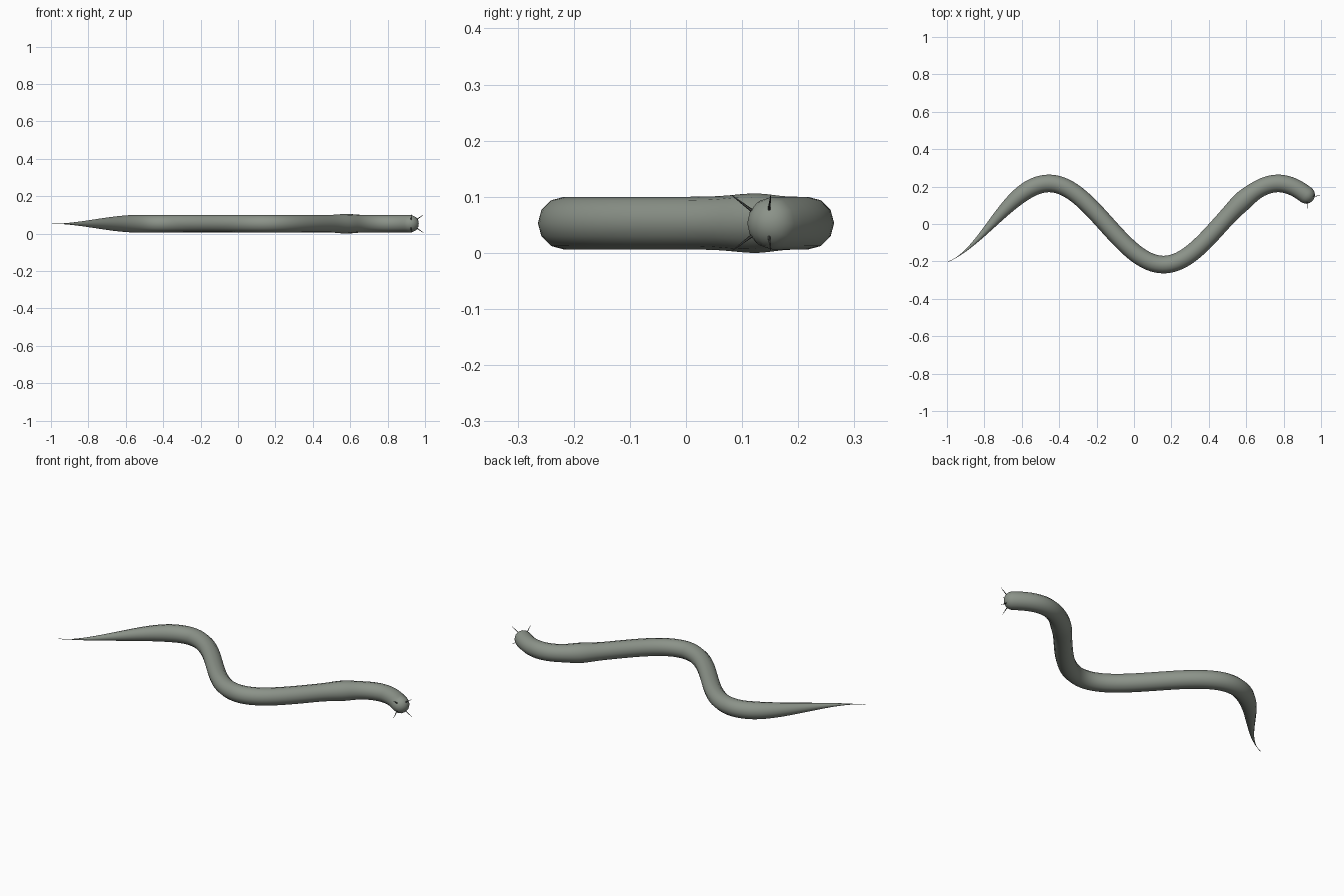
import bpy, bmesh, math
from mathutils import Vector

if "Cube" in bpy.data.objects:
    bpy.data.objects.remove(bpy.data.objects["Cube"])

R, ZC = 0.047, 0.053          # body radius and centreline height
AMP, WAVE, CREST = 0.217, 1.225, -0.455
K = 2 * math.pi / WAVE
SIDES = 12
TAIL_X, HEAD_X = -0.995, 0.92


def material(name, rgb):
    m = bpy.data.materials.new(name)
    m.diffuse_color = (*rgb, 1)
    m.use_nodes = True
    m.node_tree.nodes["Principled BSDF"].inputs["Base Color"].default_value = m.diffuse_color
    return m


skin = material("grey_green_skin", (0.26, 0.29, 0.25))
bristle_mat = material("dark_bristle", (0.07, 0.075, 0.068))


def centre(x):
    return Vector((x, AMP * math.cos(K * (x - CREST)), ZC))


def tangent(x):
    return Vector((1, -AMP * K * math.sin(K * (x - CREST)), 0)).normalized()


def radius(x):
    # tapered tail, even trunk, slight saddle bulge near the head
    t = min(1, (x - TAIL_X) / 0.46)
    taper = t * t * (3 - 2 * t)
    bulge = 0.006 * math.exp(-((x - 0.58) / 0.05) ** 2)
    return max(0.0012, R * taper + bulge)


# Body: rings swept along the wave, then a rounded head
rings = []
STEPS = 110
for i in range(STEPS + 1):
    x = TAIL_X + (HEAD_X - TAIL_X) * i / STEPS
    rings.append((centre(x), tangent(x), radius(x)))
head, aim = centre(HEAD_X), tangent(HEAD_X)
for i in range(1, 6):
    a = math.radians(15 * i)
    rings.append((head + aim * R * math.sin(a), aim, R * math.cos(a)))

bm = bmesh.new()
loops = []
for c, t, r in rings:
    side = Vector((-t.y, t.x, 0))
    loops.append([bm.verts.new(c + side * r * math.cos(a) + Vector((0, 0, r * math.sin(a))))
                  for a in (2 * math.pi * k / SIDES for k in range(SIDES))])
for a, b in zip(loops, loops[1:]):
    for k in range(SIDES):
        n = (k + 1) % SIDES
        bm.faces.new((a[k], a[n], b[n], b[k]))
nose = bm.verts.new(head + aim * R)
for k in range(SIDES):
    bm.faces.new((loops[-1][k], loops[-1][(k + 1) % SIDES], nose))
bm.faces.new(loops[0])
bmesh.ops.recalc_face_normals(bm, faces=bm.faces[:])
for f in bm.faces:
    f.smooth = True
mesh = bpy.data.meshes.new("body")
bm.to_mesh(mesh)
bm.free()
mesh.materials.append(skin)
body = bpy.data.objects.new("body", mesh)
bpy.context.collection.objects.link(body)


# Bristles: two pairs of thin spikes around the head
def bristle(name, base, tip):
    base, tip = Vector(base), Vector(tip)
    d = tip - base
    bpy.ops.mesh.primitive_cone_add(vertices=6, radius1=0.003, radius2=0.0005,
                                    depth=d.length, location=(base + tip) / 2)
    ob = bpy.context.object
    ob.name = name
    ob.rotation_euler = d.to_track_quat('Z', 'Y').to_euler()
    ob.data.materials.append(bristle_mat)


for label, s in (("upper", 1), ("lower", -1)):
    bristle(f"side_bristle_{label}", (0.925, 0.118, ZC + s * 0.022), (0.927, 0.081, ZC + s * 0.05))
    bristle(f"front_bristle_{label}", (0.955, 0.148, ZC + s * 0.023), (0.995, 0.151, ZC + s * 0.05))
